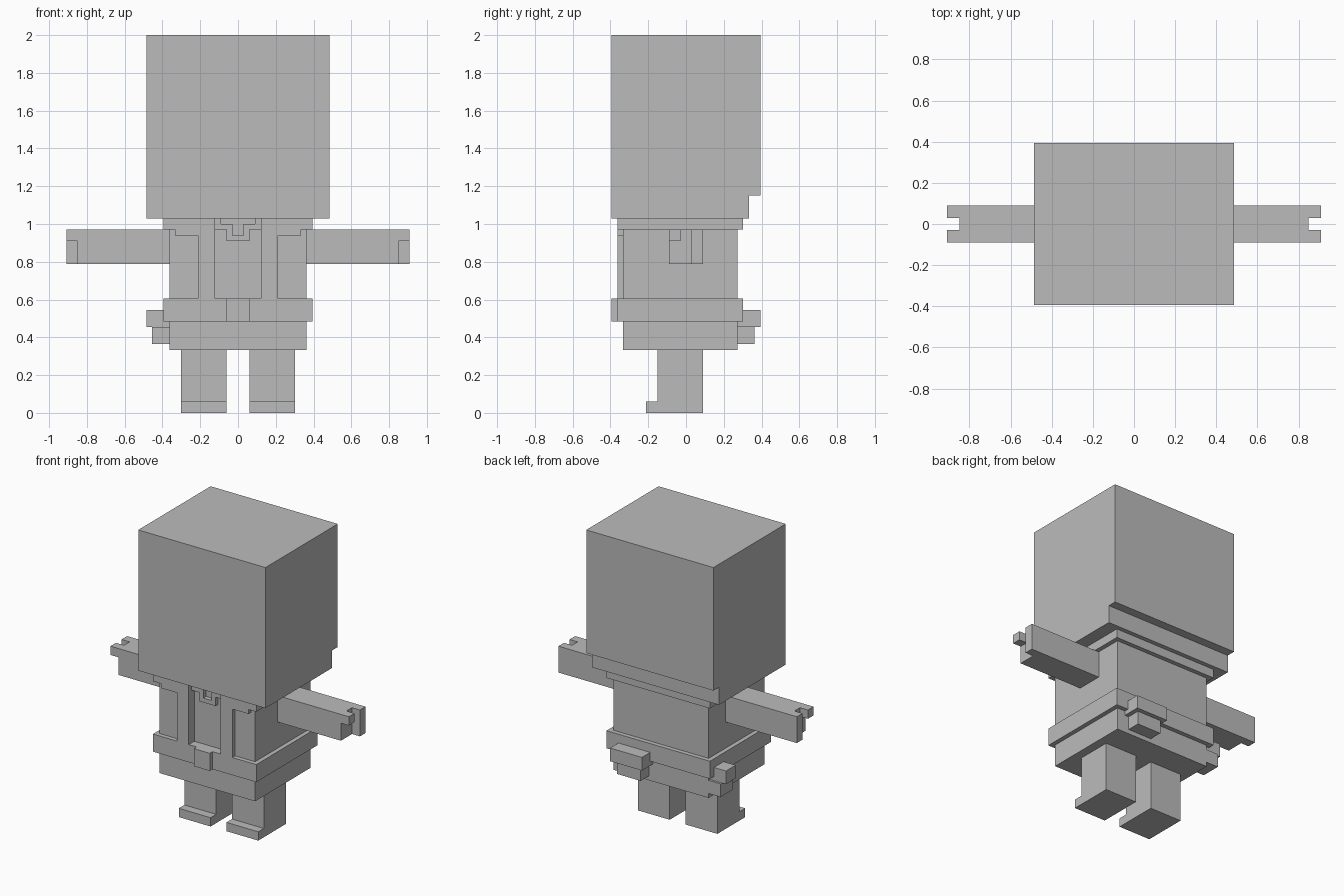
import bpy
import bmesh
from mathutils import Matrix, Vector

UNIT = 2 / 66  # size of one block

cube = bpy.data.objects.get("Cube")
if cube:
    bpy.data.objects.remove(cube, do_unlink=True)

grey = bpy.data.materials.new("plain grey")
grey.use_nodes = True
colour = (0.5, 0.5, 0.5, 1)
grey.diffuse_color = colour
grey.node_tree.nodes["Principled BSDF"].inputs["Base Color"].default_value = colour


def finish(name, bm, mirrored):
    bmesh.ops.recalc_face_normals(bm, faces=bm.faces)
    bmesh.ops.scale(bm, vec=(UNIT, UNIT, UNIT), verts=bm.verts)
    mesh = bpy.data.meshes.new(name)
    bm.to_mesh(mesh)
    bm.free()
    mesh.materials.append(grey)
    obj = bpy.data.objects.new(name, mesh)
    bpy.context.collection.objects.link(obj)
    if mirrored:
        mod = obj.modifiers.new("Mirror", "MIRROR")
        mod.use_mirror_merge = False


def blocks(name, *boxes, mirrored=False):
    """Boxes given as (x range, y range, z range) in block units."""
    bm = bmesh.new()
    for ranges in boxes:
        mid = Vector([(a + b) / 2 for a, b in ranges])
        size = Vector([b - a for a, b in ranges])
        bmesh.ops.create_cube(bm, size=1, matrix=Matrix.LocRotScale(mid, None, size))
    finish(name, bm, mirrored)


def extrude(name, profile, x0, x1, mirrored=False):
    """A (y, z) outline pulled along x."""
    bm = bmesh.new()
    face = bm.faces.new([bm.verts.new((x0, y, z)) for y, z in profile])
    new = bmesh.ops.extrude_face_region(bm, geom=[face], use_keep_orig=True)["geom"]
    bmesh.ops.translate(bm, vec=(x1 - x0, 0, 0),
                        verts=[v for v in new if isinstance(v, bmesh.types.BMVert)])
    finish(name, bm, mirrored)


# Head with a notch under its back edge
extrude("head", [(-13, 34), (11, 34), (11, 38), (13, 38), (13, 66), (-13, 66)], -16, 16)

# Legs with toes
extrude("leg", [(-7, 0), (3, 0), (3, 11), (-5, 11), (-5, 2), (-7, 2)], 2, 10, mirrored=True)

# Body, belt and collar
blocks("torso", ((-12, 12), (-10, 9), (16, 34)))
blocks("chest_panel", ((7, 12), (-11, -10), (20, 32)), mirrored=True)
blocks("hips", ((-12, 12), (-11, 9), (11, 16)))
blocks("belt", ((-13, 13), (-12, 10), (16, 20)))
blocks("buckle", ((-2, 2), (-13, -12), (16, 20)))
blocks("collar", ((-13, 13), (-10, 10), (32, 34)))
blocks("collar_front", ((4, 13), (-12, -10), (32, 34)), mirrored=True)

# Open jacket edge and shoulder step
blocks("jacket_edge",
       ((4, 7), (-12, -10), (20, 32)),
       ((7, 11), (-12, -11), (31, 32)), mirrored=True)

# Stepped neckline
blocks("neckline",
       ((3, 4), (-11, -10), (32, 34)),
       ((1, 3), (-11, -10), (32, 33)),
       ((1, 2), (-11, -10), (30, 32)),
       ((0, 1), (-11, -10), (30, 31)), mirrored=True)

# Arms with a thumb in front and fingers behind
blocks("arm",
       ((12, 28), (-3, 3), (26, 32)),
       ((28, 30), (-3, -1), (30, 32)),
       ((28, 30), (1, 3), (26, 32)), mirrored=True)

# Pouches on the belt
blocks("back_pouch",
       ((2, 10), (9, 13), (15, 18)),
       ((3, 9), (9, 12), (12, 15)))
blocks("side_pouch",
       ((-16, -12), (5, 8.5), (15, 18)),
       ((-15, -12), (4.5, 9), (12, 15)))
